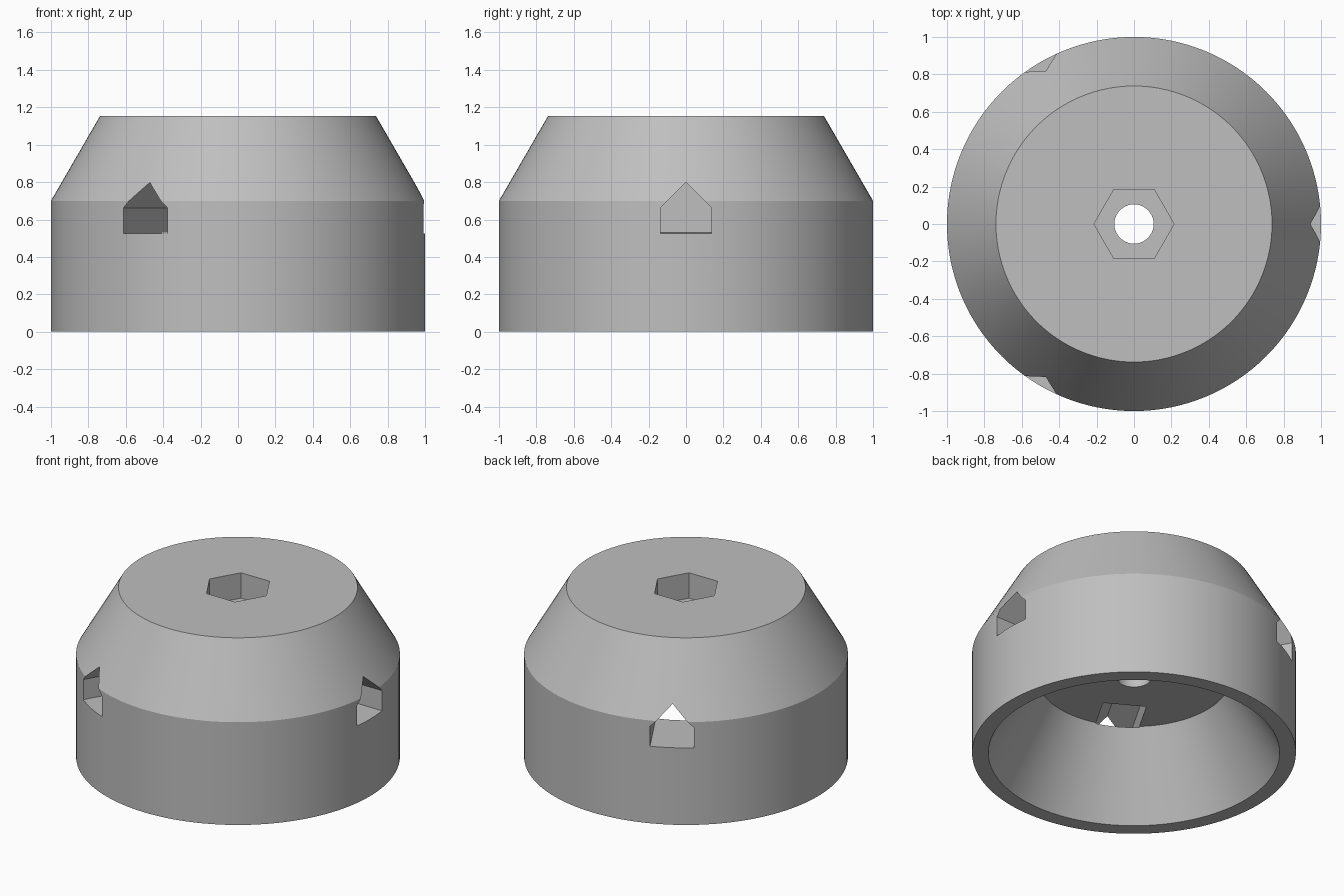
import bpy
import bmesh
from math import radians, pi
from mathutils import Matrix, Vector

SEGMENTS = 128

default = bpy.data.objects.get("Cube")
if default:
    bpy.data.objects.remove(default, do_unlink=True)

grey = bpy.data.materials.new("plain_grey")
grey.use_nodes = True
colour = (0.52, 0.52, 0.52, 1)
grey.diffuse_color = colour
grey.node_tree.nodes["Principled BSDF"].inputs["Base Color"].default_value = colour


def make_object(name, bm):
    bmesh.ops.recalc_face_normals(bm, faces=bm.faces)
    mesh = bpy.data.meshes.new(name)
    bm.to_mesh(mesh)
    bm.free()
    mesh.materials.append(grey)
    obj = bpy.data.objects.new(name, mesh)
    bpy.context.collection.objects.link(obj)
    return obj


def lathe(name, profile):
    """Spin a closed (radius, height) outline around the z axis."""
    bm = bmesh.new()
    verts = [bm.verts.new((r, 0, z)) for r, z in profile]
    edges = [bm.edges.new((v, verts[i - 1])) for i, v in enumerate(verts)]
    bmesh.ops.spin(bm, geom=verts + edges, cent=(0, 0, 0), axis=(0, 0, 1),
                   angle=2 * pi, steps=SEGMENTS, use_merge=True)
    bmesh.ops.remove_doubles(bm, verts=bm.verts, dist=0.0001)
    return make_object(name, bm)


def prism(name, outline, offset, matrix=None):
    """Extrude a flat outline along an offset."""
    bm = bmesh.new()
    face = bm.faces.new([bm.verts.new(p) for p in outline])
    extruded = bmesh.ops.extrude_face_region(bm, geom=[face], use_keep_orig=True)
    moved = [g for g in extruded["geom"] if isinstance(g, bmesh.types.BMVert)]
    bmesh.ops.translate(bm, verts=moved, vec=offset)
    if matrix:
        bmesh.ops.transform(bm, matrix=matrix, verts=bm.verts)
    return make_object(name, bm)


def cut(target, cutter):
    cutter.hide_render = True
    mod = target.modifiers.new(cutter.name, 'BOOLEAN')
    mod.operation = 'DIFFERENCE'
    mod.solver = 'EXACT'
    mod.object = cutter
    bpy.context.view_layer.objects.active = target
    bpy.ops.object.modifier_apply(modifier=mod.name)
    bpy.data.objects.remove(cutter, do_unlink=True)


# Hollow tapered body with a central bolt hole
body = lathe("tapered_body", [
    (0.9, 0), (1, 0), (1, 0.7), (0.738, 1.153),
    (0.105, 1.153), (0.105, 0.53), (0.594, 0.53)])

# Hexagonal recess in the top
hexagon = [Matrix.Rotation(radians(60 * i), 3, 'Z') @ Vector((0.214, 0, 0.98))
           for i in range(6)]
cut(body, prism("hex_recess", hexagon, (0, 0, 0.4)))

# Three radial slots with gabled roofs, opening into the cavity
gable = [(0.33, -0.136, 0.525), (0.33, 0.136, 0.525), (0.33, 0.136, 0.662),
         (0.33, 0, 0.798), (0.33, -0.136, 0.662)]
for i in range(3):
    turn = Matrix.Rotation(radians(120 * i), 4, 'Z')
    cut(body, prism(f"side_slot_{i + 1}", gable, (0.9, 0, 0), turn))

# Smooth round walls with crisp edges
bpy.ops.object.select_all(action='DESELECT')
body.select_set(True)
bpy.context.view_layer.objects.active = body
bpy.ops.object.shade_smooth_by_angle(angle=radians(25))
